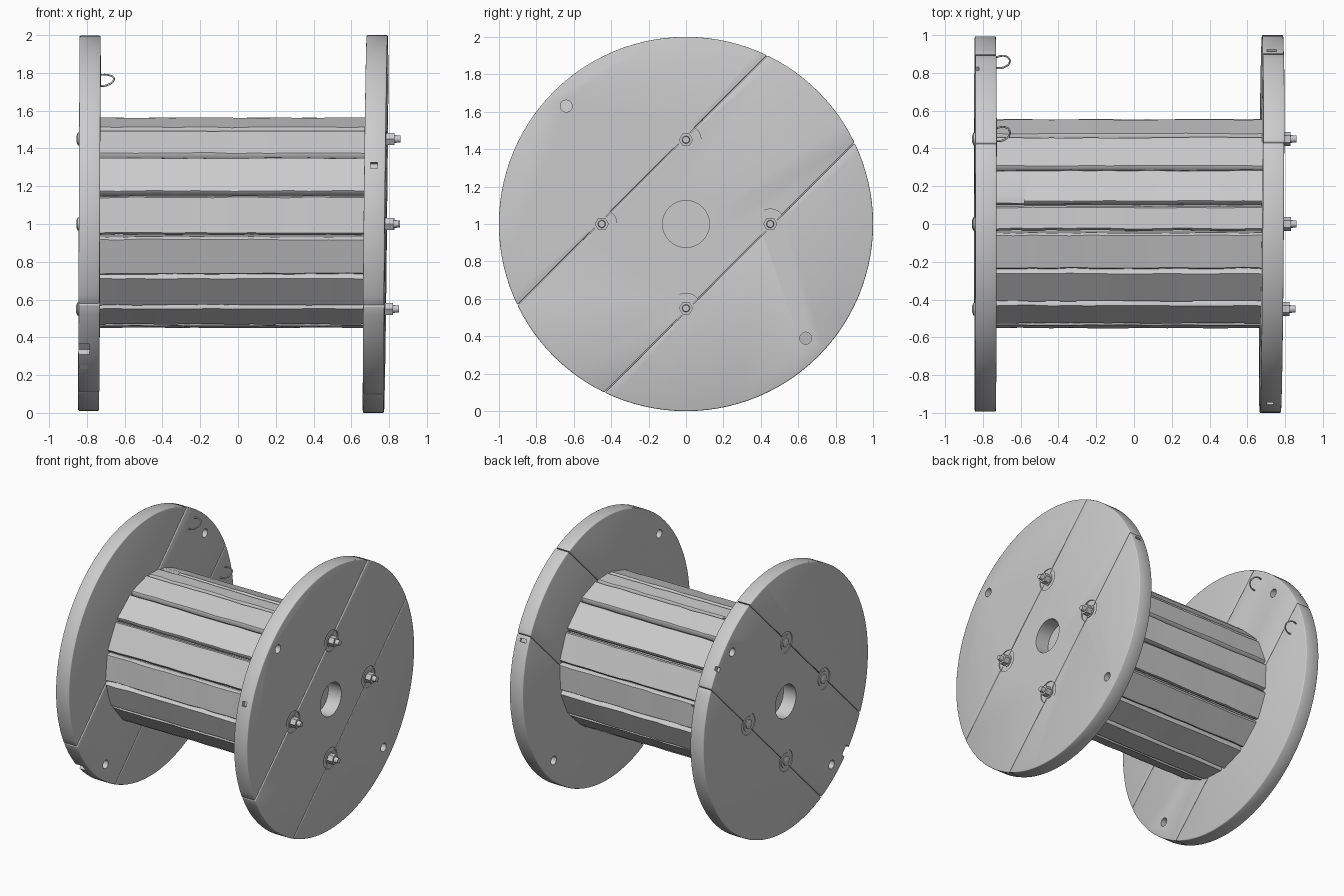
import bpy, bmesh, math, random
from mathutils import Matrix, Vector

if "Cube" in bpy.data.objects:
    bpy.data.objects.remove(bpy.data.objects["Cube"])

random.seed(4)
AXIS_X = Matrix.Rotation(math.pi / 2, 4, 'Y')
BOLTS = [(0, 1.45), (-0.45, 1.0), (0.45, 1.0), (0, 0.55)]


def finish(name, bm, bevel=0, cutters=()):
    """Make the object, bevel it, subtract the cutters and shade it."""
    bmesh.ops.recalc_face_normals(bm, faces=bm.faces)
    me = bpy.data.meshes.new(name)
    bm.to_mesh(me)
    bm.free()
    ob = bpy.data.objects.new(name, me)
    bpy.context.collection.objects.link(ob)
    bpy.ops.object.select_all(action='DESELECT')
    ob.select_set(True)
    bpy.context.view_layer.objects.active = ob
    if bevel:
        m = ob.modifiers.new("bevel", 'BEVEL')
        m.width, m.segments, m.limit_method = bevel, 2, 'ANGLE'
        m.angle_limit = math.radians(40)
        bpy.ops.object.modifier_apply(modifier=m.name)
    for c in cutters:
        m = ob.modifiers.new("cut", 'BOOLEAN')
        m.object, m.operation, m.solver = c, 'DIFFERENCE', 'EXACT'
        bpy.ops.object.modifier_apply(modifier=m.name)
    bpy.ops.object.shade_smooth_by_angle(angle=math.radians(50))
    return ob


def make_cutter(build):
    """Helper solid that is removed once used."""
    bm = bmesh.new()
    build(bm)
    ob = finish("cutter", bm)
    ob.hide_render = True
    return ob


def cyl(bm, x0, x1, y, z, r, r2=None, n=32):
    """Cylinder along x from x0 to x1."""
    m = Matrix.Translation(((x0 + x1) / 2, y, z)) @ AXIS_X
    bmesh.ops.create_cone(bm, cap_ends=True, segments=n, radius1=r,
                          radius2=r if r2 is None else r2, depth=x1 - x0, matrix=m)


def box(bm, c, s, rot=0):
    m = Matrix.Translation(c) @ Matrix.Rotation(rot, 4, 'X') @ Matrix.Diagonal((*s, 1))
    bmesh.ops.create_cube(bm, size=1, matrix=m)


def flange(side, cx, tilt_z, tilt_y, radius, zc, rope_holes, chips):
    """Disc of three boards split along the 45 degree seams, with holes cut out."""
    out = 1 if cx > 0 else -1

    # axle hole, rope holes and bolt recesses
    def holes(bm):
        cyl(bm, cx - .2, cx + .2, 0, 1, 0.125, n=48)
        for y, z in rope_holes:
            cyl(bm, cx - .2, cx + .2, y, z, 0.032, n=20)
        for y, z in BOLTS:
            xf = cx + out * .056 + tilt_z * (z - 1) + tilt_y * y
            a, b = (.006, .05) if out > 0 else (.05, .006)
            cyl(bm, xf - a, xf + b, y, z, 0.08)

    cutters = [make_cutter(holes)]
    # worn chips in the rim
    for c, s, rot in chips:
        cutters.append(make_cutter(lambda bm: box(bm, c, s, rot)))

    nrm = Vector((0, -1, 1)).normalized()
    edges = [-2, -0.33, 0.33, 2]
    for i, name in enumerate(("lower", "middle", "upper")):
        bm = bmesh.new()
        cyl(bm, -.056, .056, 0, 0, radius, n=112)
        for d, s in ((edges[i] + .002, -1), (edges[i + 1] - .002, 1)):
            if abs(d) > 1:
                continue
            geom = bm.verts[:] + bm.edges[:] + bm.faces[:]
            r = bmesh.ops.bisect_plane(bm, geom=geom, plane_co=nrm * d, plane_no=nrm * s,
                                       clear_outer=True)
            bmesh.ops.edgeloop_fill(bm, edges=[e for e in r["geom_cut"]
                                               if isinstance(e, bmesh.types.BMEdge)])
        bmesh.ops.remove_doubles(bm, verts=bm.verts, dist=.02)
        for v in bm.verts:
            v.co.x += cx + tilt_z * v.co.z + tilt_y * v.co.y + (.0015 if i == 1 else 0)
            v.co.z += zc
        finish(f"{side}_flange_{name}_board", bm, .006, cutters)
    for c in cutters:
        bpy.data.objects.remove(c)


flange("left", -.787, .004, 0, .993, 1.004, [(.64, 1.62), (-.55, .31)],
       [((-.83, -.75, .32), (.09, .13, .075), .75),
        ((-.83, -.655, .22), (.07, .06, .04), .8),
        ((-.86, .82, 1.56), (.08, .07, .03), .6)])
flange("right", .727, .010, .006, 1.0, 1.0, [(-.64, 1.63), (.64, .39)],
       [((.72, -.95, 1.31), (.035, .06, .035), -.3),
        ((.73, .93, 1.40), (.05, .05, .025), .4)])

# closed core behind the staves
DY, DZ = .007, 1.004
bm = bmesh.new()
cyl(bm, -.735, .675, DY, DZ, .515, n=48)
finish("drum_core", bm)

# drum staves: flat planks with slightly ragged long edges
ANG = [-53, -30, -7, 16, 40, 63, 85, 100, 121, 146, 170, 193, 216, 239, 262, 284, 307]
chip = make_cutter(lambda bm: box(bm, (-.66, .13, 1.57), (.16, .085, .05)))
for i in range(16):
    a0, a1 = ANG[i] + .4, ANG[i + 1] - .4
    lift = random.uniform(-.004, .005)
    bm = bmesh.new()
    rings, N = [], 14
    for k in range(N + 1):
        x = -.74 + k * 1.42 / N
        j = [random.uniform(0, .5) for _ in range(2)]
        dip = [random.uniform(0, .008) if random.random() < .5 else 0 for _ in range(2)]
        sec = [(a0, .49, 0), (a0 + j[0], .547, dip[0]), (a0 + 1.2 + j[0], .559, dip[0] / 2),
               (a1 - 1.2 - j[1], .559, dip[1] / 2), (a1 - j[1], .547, dip[1]), (a1, .49, 0)]
        ring = []
        for a, r, d in sec:
            t, r = math.radians(a), r + lift - d
            ring.append(bm.verts.new((x, DY - r * math.cos(t), DZ + r * math.sin(t))))
        rings.append(ring)
    for p, q in zip(rings, rings[1:]):
        for k in range(6):
            bm.faces.new((p[k], p[(k + 1) % 6], q[(k + 1) % 6], q[k]))
    bm.faces.new(rings[0])
    bm.faces.new(rings[-1])
    finish(f"drum_stave_{i + 1}", bm, 0, [chip] if ANG[i] == 100 else [])
bpy.data.objects.remove(chip)

# through bolts: washer, hex nut and thread on the right, domed head on the left
for i, (y, z) in enumerate(BOLTS):
    bm = bmesh.new()
    xr = .783 + .010 * (z - 1) + .006 * y
    cyl(bm, xr - .02, xr - .001, y, z, .046)
    cyl(bm, xr - .005, xr + .042, y, z, .038, n=6)
    cyl(bm, xr + .04, xr + .073, y, z, .021, .018, n=16)
    xl = -.841 + .004 * (z - 1)
    cyl(bm, xl - .001, xl + .02, y, z, .055)
    cyl(bm, xl - .008, xl, y, z, .034, n=24)
    cyl(bm, xl - .015, xl - .008, y, z, .018, .034, n=24)
    finish(f"bolt_{i + 1}", bm)

# bent wire loops on the inside of the left flange
for i, (y, z, dy, dz) in enumerate([(.48, 1.76, .04, .03), (.86, 1.24, .035, .03)]):
    cu = bpy.data.curves.new(f"wire_loop_{i + 1}", 'CURVE')
    cu.dimensions, cu.bevel_depth, cu.bevel_resolution = '3D', .005, 2
    sp = cu.splines.new('BEZIER')
    pts = [(-.74, -1, -1), (-.69, -.9, -.8), (-.657, .1, .3), (-.68, .8, .9), (-.74, .6, 1)]
    sp.bezier_points.add(len(pts) - 1)
    for bp, (x, u, w) in zip(sp.bezier_points, pts):
        bp.co = (x, y + u * dy, z + w * dz)
        bp.handle_left_type = bp.handle_right_type = 'AUTO'
    bpy.context.collection.objects.link(bpy.data.objects.new(f"wire_loop_{i + 1}", cu))
